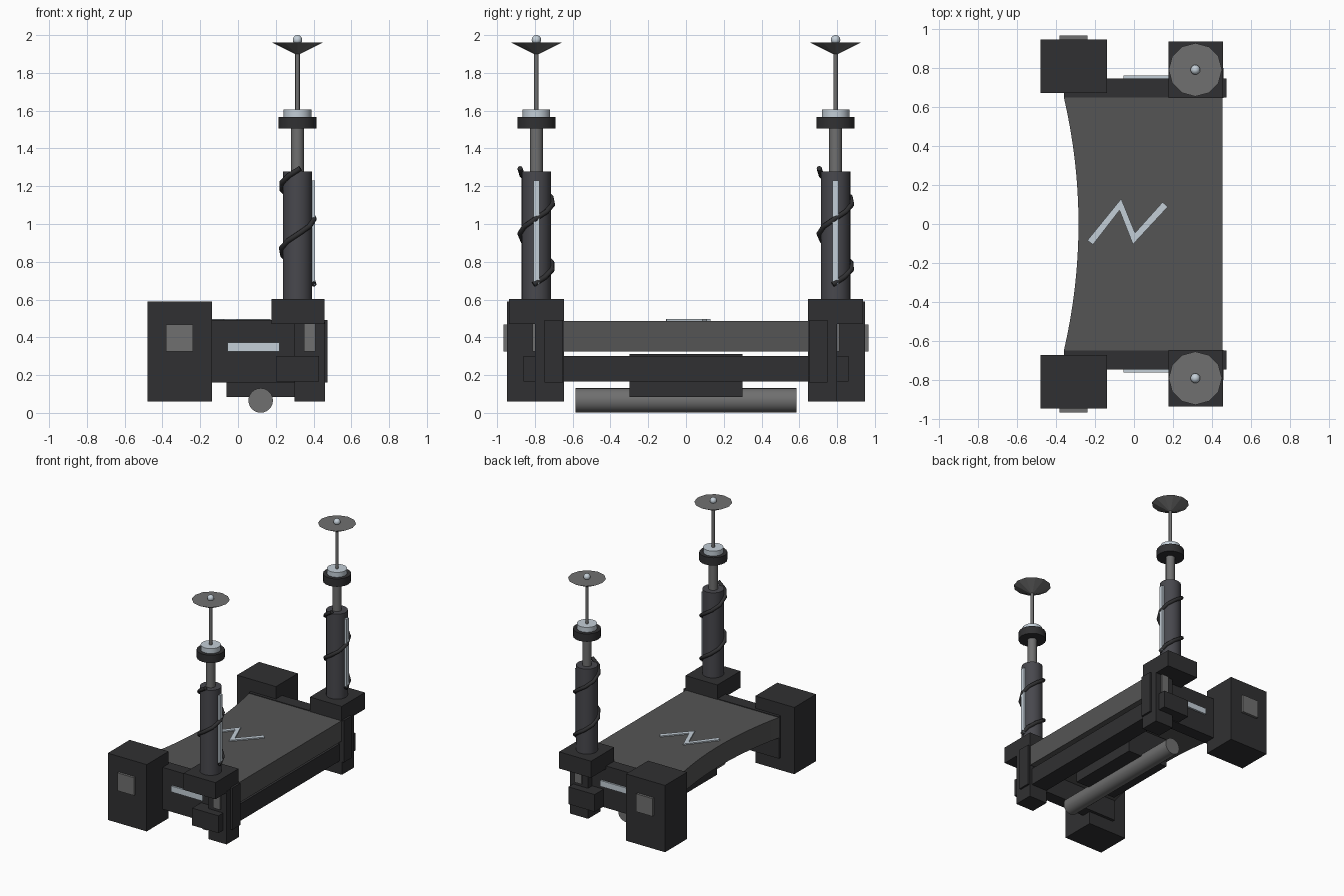
import bpy, bmesh, math
from mathutils import Vector

if "Cube" in bpy.data.objects:
    bpy.data.objects.remove(bpy.data.objects["Cube"])


def material(name, rgb):
    m = bpy.data.materials.new(name)
    m.diffuse_color = (*rgb, 1)
    m.use_nodes = True
    m.node_tree.nodes["Principled BSDF"].inputs["Base Color"].default_value = m.diffuse_color
    return m


DARK = material("dark_grey", (0.03, 0.03, 0.032))
STEEL = material("slate_grey", (0.065, 0.065, 0.075))
MID = material("mid_grey", (0.09, 0.09, 0.09))
METAL = material("metal_grey", (0.16, 0.16, 0.16))
LIGHT = material("pale_blue", (0.55, 0.62, 0.68))


def make(name, bm, mat, smooth=False):
    bmesh.ops.recalc_face_normals(bm, faces=bm.faces)
    me = bpy.data.meshes.new(name)
    bm.to_mesh(me)
    bm.free()
    ob = bpy.data.objects.new(name, me)
    bpy.context.collection.objects.link(ob)
    me.materials.append(mat)
    if smooth:
        bpy.ops.object.select_all(action='DESELECT')
        ob.select_set(True)
        bpy.context.view_layer.objects.active = ob
        bpy.ops.object.shade_smooth_by_angle(angle=math.radians(40))
    return ob


def box(name, x, y, z, mat):
    bm = bmesh.new()
    bmesh.ops.create_cube(bm, size=1)
    for v in bm.verts:
        v.co = Vector([(r[0] + r[1]) / 2 + c * abs(r[1] - r[0]) for c, r in zip(v.co, (x, y, z))])
    return make(name, bm, mat)


def prism(name, outline, z0, z1, mat):
    bm = bmesh.new()
    face = bm.faces.new([bm.verts.new((x, y, z0)) for x, y in outline])
    geo = bmesh.ops.extrude_face_region(bm, geom=[face])["geom"]
    for v in geo:
        if isinstance(v, bmesh.types.BMVert):
            v.co.z = z1
    return make(name, bm, mat)


def column(name, x, y, z0, z1, r0, mat, r1=None, sides=24, smooth=True):
    bm = bmesh.new()
    bmesh.ops.create_cone(bm, cap_ends=True, segments=sides, radius1=r0,
                          radius2=r0 if r1 is None else r1, depth=z1 - z0)
    bmesh.ops.translate(bm, verts=bm.verts, vec=(x, y, (z0 + z1) / 2))
    return make(name, bm, mat, smooth)


# Deck with a concave rear edge
curve = [(-0.285 - 0.075 * (y / 0.65) ** 2, y) for y in [0.65 - 1.3 * i / 16 for i in range(17)]]
prism("deck", curve + [(0.455, -0.65), (0.455, 0.65)], 0.325, 0.487, MID)

# Raised zigzag trim strip on the deck
w = 0.018
zig = [Vector(p) for p in ((-0.225, -0.095), (-0.07, 0.1), (0.0, -0.075), (0.16, 0.1))]
left, right = [], []
for i, p in enumerate(zig):
    dirs = [(zig[j + 1] - zig[j]).normalized() for j in (i - 1, i) if 0 <= j < 3]
    n0 = Vector((-dirs[0].y, dirs[0].x))
    n1 = Vector((-dirs[-1].y, dirs[-1].x))
    m = (n0 + n1).normalized()
    off = m * (w / max(m.dot(n0), 0.6))
    left.append(p + off)
    right.append(p - off)
prism("zigzag_trim", left + right[::-1], 0.48, 0.496, LIGHT)

# Underside: cross bar, equipment box and roller
box("cross_bar", (0.30, 0.44), (-0.65, 0.65), (0.165, 0.30), DARK)
box("underside_box", (-0.06, 0.30), (-0.30, 0.30), (0.085, 0.312), DARK)
roller = column("roller", 0, 0, -0.585, 0.585, 0.065, METAL)
roller.rotation_euler.x = math.pi / 2
roller.location = (0.12, 0, 0.066)

TX, TY = 0.315, 0.792
for s, side in ((-1, "front"), (1, "back")):
    def sbox(name, x, y, z, mat):
        return box(f"{side}_{name}", x, (s * y[0], s * y[1]), z, mat)

    # Side rail, large end box and their panels
    sbox("rail", (-0.36, 0.475), (0.65, 0.748), (0.16, 0.492), DARK)
    sbox("rail_strip", (-0.055, 0.22), (0.74, 0.762), (0.325, 0.372), LIGHT)
    sbox("end_box", (-0.48, -0.138), (0.673, 0.948), (0.06, 0.59), DARK)
    sbox("end_box_panel", (-0.382, -0.238), (0.93, 0.967), (0.325, 0.467), METAL)

    # Tower support: post, cap, block and panel
    sbox("post", (0.30, 0.46), (0.647, 0.80), (0.06, 0.48), DARK)
    sbox("post_cap", (0.178, 0.458), (0.647, 0.937), (0.47, 0.602), DARK)
    sbox("post_block", (0.20, 0.43), (0.74, 0.86), (0.165, 0.302), DARK)
    sbox("post_panel", (0.35, 0.41), (0.79, 0.812), (0.325, 0.472), METAL)

    # Tower column, collar, antenna rod and dish
    y = s * TY
    column(f"{side}_tower_tube", TX, y, 0.60, 1.277, 0.078, STEEL)
    column(f"{side}_tower_inner_tube", TX, y, 1.27, 1.51, 0.034, METAL)
    column(f"{side}_tower_collar", TX, y, 1.505, 1.567, 0.101, DARK, sides=20)
    column(f"{side}_collar_light", TX, y, 1.56, 1.606, 0.073, LIGHT, sides=20)
    column(f"{side}_antenna_rod", TX, y, 1.60, 1.95, 0.012, METAL, sides=12)
    column(f"{side}_dish", TX, y, 1.895, 1.962, 0.004, METAL, r1=0.137, sides=12, smooth=False)
    bm = bmesh.new()
    bmesh.ops.create_uvsphere(bm, u_segments=16, v_segments=10, radius=0.025)
    bmesh.ops.translate(bm, verts=bm.verts, vec=(TX, y, 1.975))
    make(f"{side}_antenna_tip", bm, LIGHT, True)
    box(f"{side}_tower_light_strip", (0.38, 0.408), (y - 0.016, y + 0.016), (0.68, 1.23), LIGHT)

    # Cable winding up the tower
    cu = bpy.data.curves.new(f"{side}_cable", 'CURVE')
    cu.dimensions = '3D'
    cu.bevel_depth = 0.014
    cu.bevel_resolution = 2
    cu.use_fill_caps = True
    sp = cu.splines.new('POLY')
    n = 16
    sp.points.add(n)
    for i, p in enumerate(sp.points):
        a = math.radians(-10 + 650 * i / n)
        p.co = (TX + 0.088 * math.cos(a), y + 0.088 * math.sin(a), 0.68 + 0.615 * i / n, 1)
    cable = bpy.data.objects.new(f"{side}_cable", cu)
    bpy.context.collection.objects.link(cable)
    cu.materials.append(DARK)
